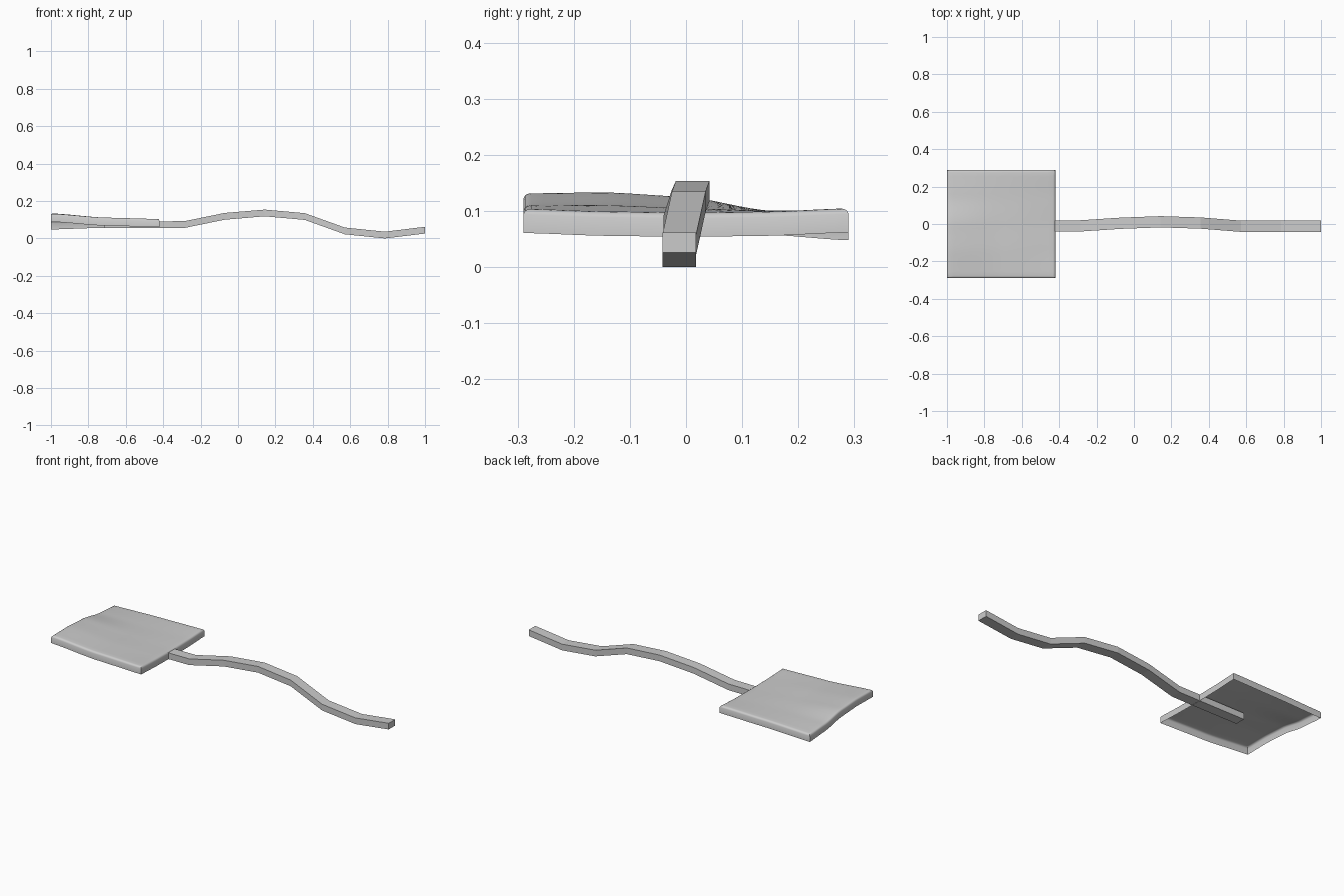
import bpy, bmesh

if "Cube" in bpy.data.objects:
    bpy.data.objects.remove(bpy.data.objects["Cube"])

def finish(name, bm):
    bmesh.ops.recalc_face_normals(bm, faces=bm.faces[:])
    me = bpy.data.meshes.new(name)
    bm.to_mesh(me)
    bm.free()
    ob = bpy.data.objects.new(name, me)
    bpy.context.collection.objects.link(ob)
    return ob

# Blade heights: rows run front to back in y, columns along x
ROWS = [(0.132, 0.111, 0.104),
        (0.134, 0.111, 0.099),
        (0.126, 0.106, 0.097),
        (0.101, 0.101, 0.099),
        (0.091, 0.100, 0.105)]

def ease_lookup(vals, t):
    t = max(0.0, min(1.0, t)) * (len(vals) - 1)
    i = min(int(t), len(vals) - 2)
    f = t - i
    f = 0.5 * f + 0.5 * f * f * (3 - 2 * f)
    return vals[i] * (1 - f) + vals[i + 1] * f

CX, H = -0.71, 0.29

def height(x, y):
    u, v = (x + H) / (2 * H), (y + H) / (2 * H)
    return ease_lookup([ease_lookup(r, u) for r in ROWS], v)

# Blade: wavy sheet with a rounded rim and a skirt, open underneath
bm = bmesh.new()
bmesh.ops.create_grid(bm, x_segments=24, y_segments=24, size=0.276)
drop = {v: 0.0 for v in bm.verts}
size = 0.276
for new_size, d in [(0.282, 0.001), (0.287, 0.004), (0.29, 0.010), (0.29, 0.043)]:
    edges = [e for e in bm.edges if e.is_boundary]
    res = bmesh.ops.extrude_edge_only(bm, edges=edges)
    for v in [g for g in res["geom"] if isinstance(g, bmesh.types.BMVert)]:
        v.co.x *= new_size / size
        v.co.y *= new_size / size
        drop[v] = d
    size = new_size
for v in bm.verts:
    x, y = v.co.x, v.co.y
    v.co = (x + CX, y, height(x, y) - drop.get(v, 0.0))
blade = finish("blade", bm)
bpy.context.view_layer.objects.active = blade
blade.select_set(True)
bpy.ops.object.shade_smooth_by_angle(angle=0.7)

# Handle: rectangular bar swept along a bent path of (y, z) stations
PATH = [(-0.010, 0.073), (-0.010, 0.073), (-0.010, 0.074), (0.004, 0.118),
        (0.012, 0.136), (0.005, 0.117), (-0.012, 0.040), (-0.012, 0.018), (-0.012, 0.044)]
W, T = 0.030, 0.018
bm = bmesh.new()
rings = []
for i, (y, z) in enumerate(PATH):
    x = -0.715 + 1.715 * i / (len(PATH) - 1)
    rings.append([bm.verts.new((x, y + a * W, z + b * T))
                  for a, b in ((-1, -1), (1, -1), (1, 1), (-1, 1))])
for r, s in zip(rings, rings[1:]):
    for k in range(4):
        n = (k + 1) % 4
        bm.faces.new((r[k], r[n], s[n], s[k]))
bm.faces.new(rings[0])
bm.faces.new(rings[-1])
finish("handle", bm)
